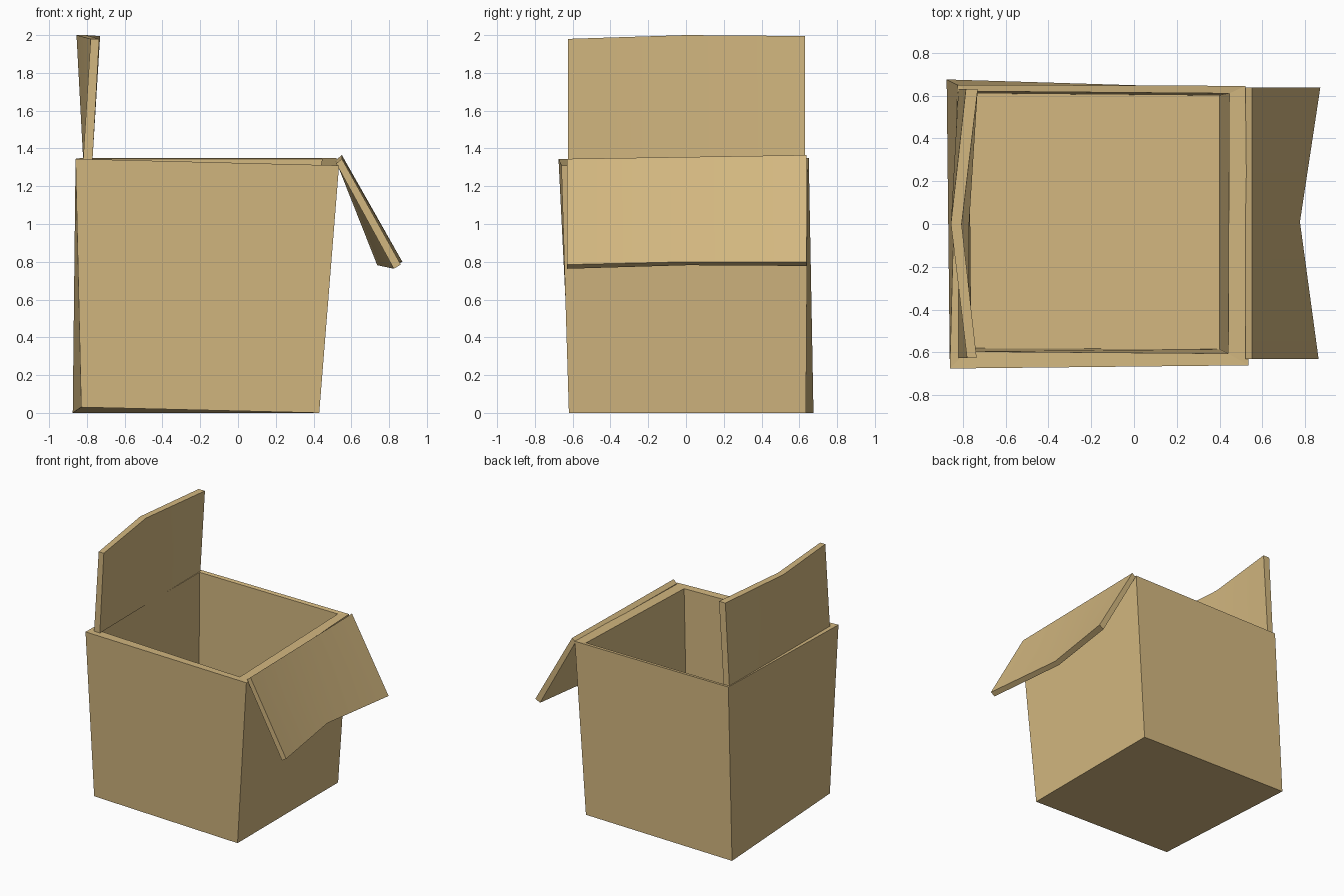
import bpy
import bmesh
import math

cube = bpy.data.objects.get("Cube")
if cube:
    bpy.data.objects.remove(cube, do_unlink=True)

COLOUR = (0.65, 0.475, 0.215, 1)
card = bpy.data.materials.new("cardboard")
card.use_nodes = True
card.diffuse_color = COLOUR
bsdf = card.node_tree.nodes["Principled BSDF"]
bsdf.inputs["Base Color"].default_value = COLOUR
bsdf.inputs["Roughness"].default_value = 0.8


def loft(name, rings, closed=False, smooth=False):
    """Join four-point rings with quads and cap both ends."""
    bm = bmesh.new()
    loops = [[bm.verts.new(p) for p in ring] for ring in rings]
    for a, b in zip(loops, loops[1:]):
        for i in range(4):
            j = (i + 1) % 4
            bm.faces.new((a[i], a[j], b[j], b[i]))
    bm.faces.new(loops[0])
    bm.faces.new(loops[-1])
    bmesh.ops.recalc_face_normals(bm, faces=bm.faces)
    mesh = bpy.data.meshes.new(name)
    bm.to_mesh(mesh)
    bm.free()
    mesh.materials.append(card)
    obj = bpy.data.objects.new(name, mesh)
    bpy.context.collection.objects.link(obj)
    if smooth:
        bpy.ops.object.select_all(action="DESELECT")
        obj.select_set(True)
        bpy.context.view_layer.objects.active = obj
        bpy.ops.object.shade_smooth_by_angle(angle=math.radians(30))
    return obj


# Open box: rings run outer base, outer rim, inner rim, inner floor.
# Each ring goes front right, front left, back left, back right.
loft("box_body", [
    [(-0.83, -0.61, 0.03), (0.43, -0.62, 0), (0.43, 0.635, 0), (-0.875, 0.675, 0)],
    [(-0.86, -0.675, 1.345), (0.535, -0.66, 1.31), (0.52, 0.645, 1.35), (-0.825, 0.65, 1.35)],
    [(-0.78, -0.595, 1.34), (0.44, -0.605, 1.31), (0.445, 0.61, 1.345), (-0.77, 0.62, 1.345)],
    [(-0.76, -0.58, 0.08), (0.40, -0.585, 0.07), (0.40, 0.6, 0.07), (-0.77, 0.61, 0.07)],
])


def flap(name, sections):
    """Bent panel: each section is y, then four (x, z) points."""
    loft(name, [[(x, y, z) for x, z in pts] for y, pts in sections], smooth=True)


# Upright flap, its free edge bowed outwards in the middle
flap("upright_flap", [
    (-0.625, [(-0.82, 1.34), (-0.77, 1.34), (-0.735, 1.98), (-0.78, 1.98)]),
    (0.0, [(-0.82, 1.345), (-0.77, 1.345), (-0.805, 2.0), (-0.855, 2.0)]),
    (0.63, [(-0.82, 1.35), (-0.77, 1.35), (-0.73, 1.995), (-0.785, 1.995)]),
])

# Hanging flap, its free edge bent in towards the box
flap("hanging_flap", [
    (-0.63, [(0.52, 1.32), (0.55, 1.345), (0.862, 0.785), (0.825, 0.763)]),
    (0.01, [(0.52, 1.33), (0.55, 1.355), (0.775, 0.80), (0.737, 0.782)]),
    (0.637, [(0.52, 1.34), (0.55, 1.365), (0.87, 0.80), (0.83, 0.778)]),
])
